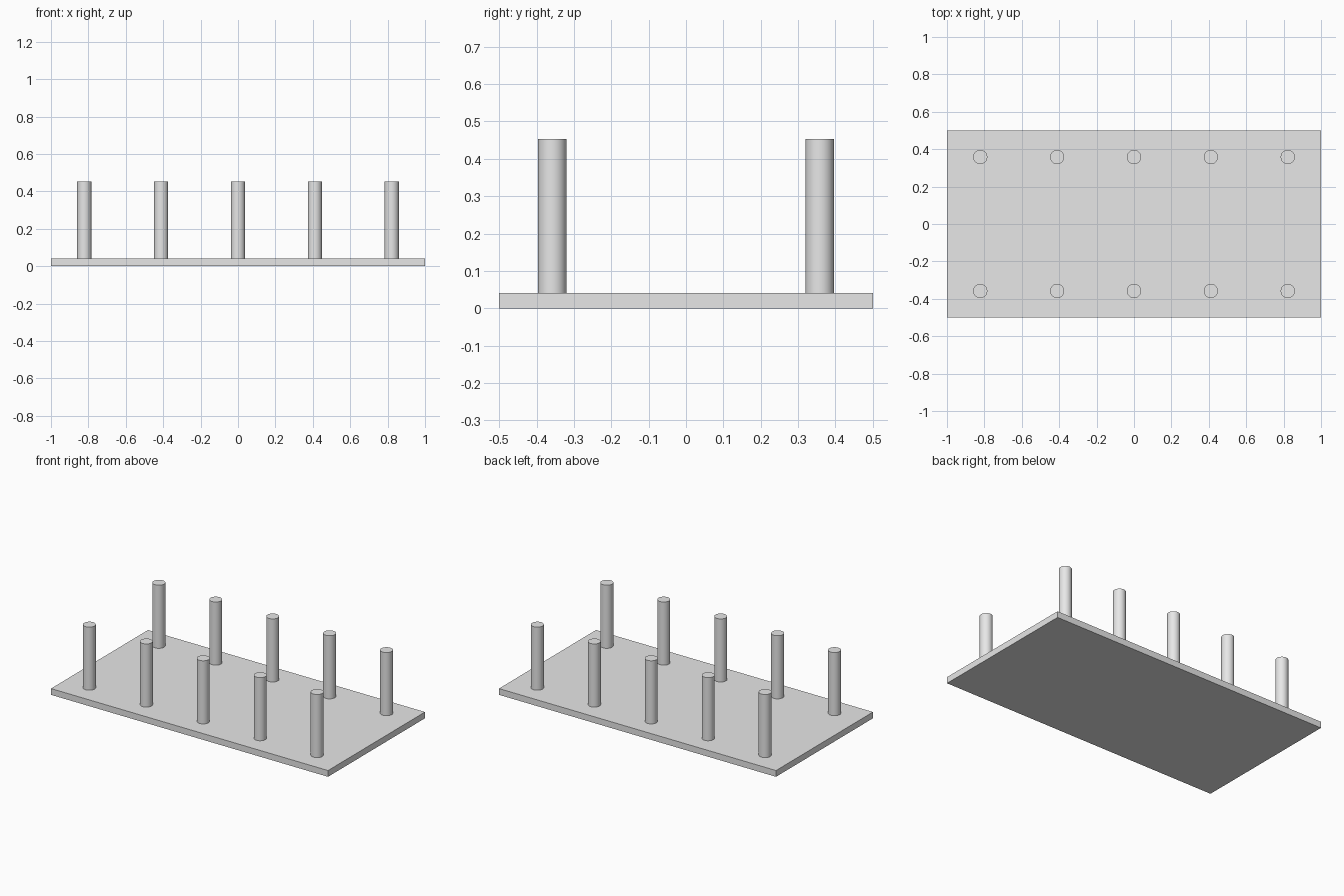
import bpy
import math

cube = bpy.data.objects.get("Cube")
if cube:
    bpy.data.objects.remove(cube, do_unlink=True)

BOARD_T = 0.041
PEG_TOP = 0.453
PEG_R = 0.038
PEG_STEP = 0.411
PEG_Y = 0.358

grey = bpy.data.materials.new("light_grey")
grey.use_nodes = True
colour = (0.8, 0.8, 0.8, 1)
grey.diffuse_color = colour
grey.node_tree.nodes["Principled BSDF"].inputs["Base Color"].default_value = colour

# Flat base board
bpy.ops.mesh.primitive_cube_add(size=1, location=(0, 0, BOARD_T / 2))
board = bpy.context.object
board.name = "base_board"
board.scale = (2, 1, BOARD_T)
bpy.ops.object.transform_apply(location=False, rotation=False, scale=True)
board.data.materials.append(grey)


def add_peg(name, x, y):
    """Upright round peg standing on the board."""
    height = PEG_TOP - BOARD_T
    bpy.ops.mesh.primitive_cylinder_add(
        vertices=48, radius=PEG_R, depth=height,
        location=(x, y, BOARD_T + height / 2))
    peg = bpy.context.object
    peg.name = name
    peg.data.materials.append(grey)
    bpy.ops.object.shade_smooth_by_angle(angle=math.radians(30))


# Two rows of five pegs
for row, side in (("front", -1), ("back", 1)):
    for i in range(5):
        add_peg(f"{row}_peg_{i + 1}", (i - 2) * PEG_STEP, side * PEG_Y)
